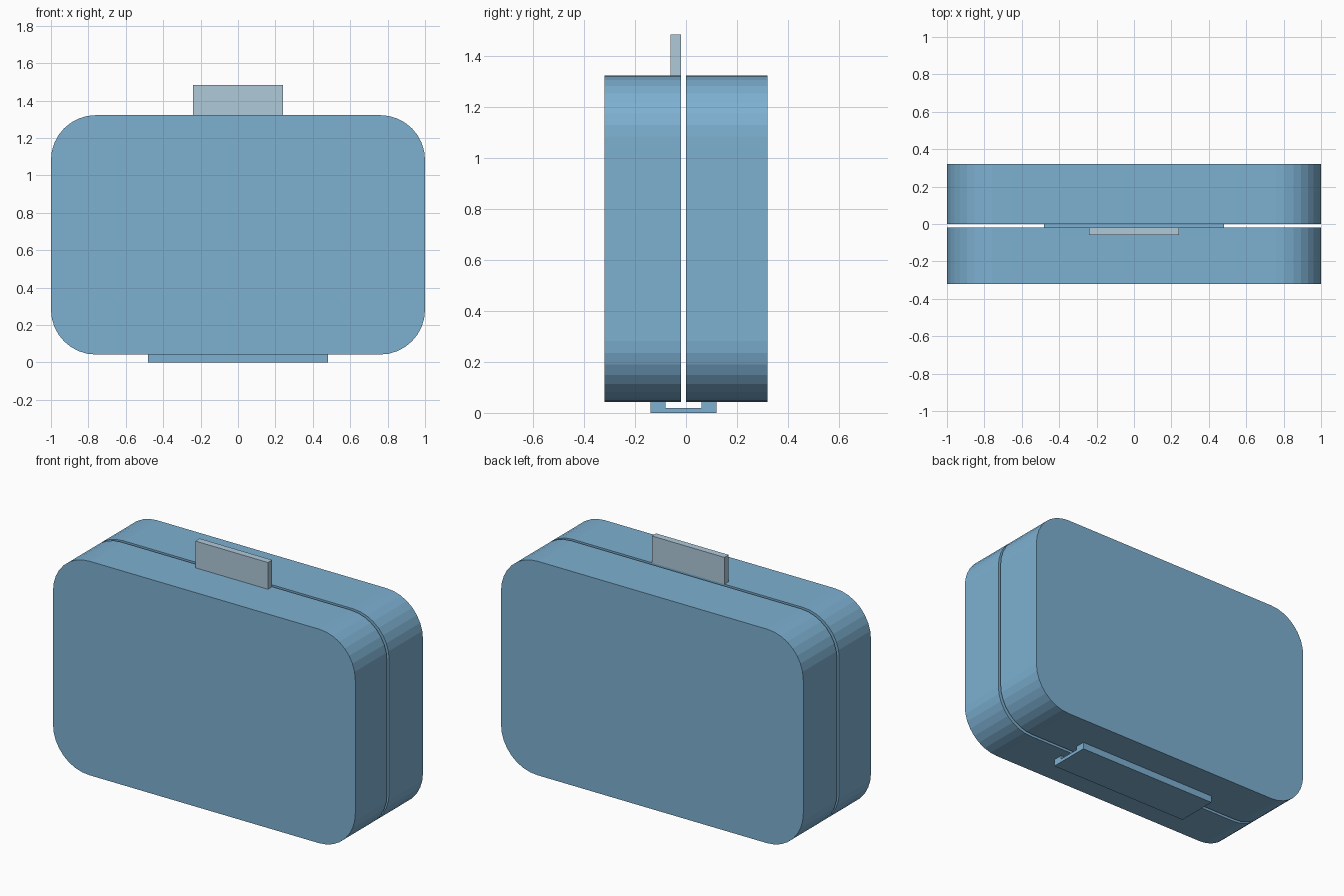
import bpy, bmesh
from math import cos, sin, pi

cube = bpy.data.objects.get("Cube")
if cube:
    bpy.data.objects.remove(cube, do_unlink=True)


def material(name, color):
    mat = bpy.data.materials.new(name)
    mat.use_nodes = True
    mat.diffuse_color = color
    mat.node_tree.nodes["Principled BSDF"].inputs["Base Color"].default_value = color
    return mat


blue = material("case blue", (0.205, 0.434, 0.638, 1))
grey = material("handle pale grey", (0.434, 0.587, 0.701, 1))


def extrude_profile(name, points, direction, mat):
    """Fill a closed outline of 3D points and extrude it along a vector."""
    bm = bmesh.new()
    face = bm.faces.new([bm.verts.new(p) for p in points])
    result = bmesh.ops.extrude_face_region(bm, geom=[face], use_keep_orig=True)
    moved = [g for g in result["geom"] if isinstance(g, bmesh.types.BMVert)]
    bmesh.ops.translate(bm, vec=direction, verts=moved)
    bmesh.ops.recalc_face_normals(bm, faces=bm.faces)
    mesh = bpy.data.meshes.new(name)
    bm.to_mesh(mesh)
    bm.free()
    mesh.materials.append(mat)
    obj = bpy.data.objects.new(name, mesh)
    bpy.context.collection.objects.link(obj)
    return obj


def rounded_outline(y, half_width, bottom, top, radius, steps=8):
    """Rounded rectangle in the XZ plane."""
    x, low, high = half_width - radius, bottom + radius, top - radius
    corners = [(x, high), (-x, high), (-x, low), (x, low)]
    points = []
    for quarter, (cx, cz) in enumerate(corners):
        for i in range(steps + 1):
            a = (quarter + i / steps) * pi / 2
            points.append((cx + radius * cos(a), y, cz + radius * sin(a)))
    return points


# Two case halves with a narrow gap between them
for name, y0, y1 in (("front_shell", -0.32, -0.02), ("back_shell", 0.0, 0.32)):
    outline = rounded_outline(y0, 1.0, 0.042, 1.322, 0.24)
    extrude_profile(name, outline, (0, y1 - y0, 0), blue)

# Hinge: shallow channel joining both halves underneath
channel = [(-0.14, 0), (0.12, 0), (0.12, 0.042), (0.06, 0.042),
           (0.06, 0.02), (-0.08, 0.02), (-0.08, 0.042), (-0.14, 0.042)]
extrude_profile("hinge", [(-0.48, y, z) for y, z in channel], (0.96, 0, 0), blue)

# Flat grip standing on the front shell
grip = [(-0.24, 1.322), (0.24, 1.322), (0.24, 1.482), (-0.24, 1.482)]
extrude_profile("handle", [(x, -0.06, z) for x, z in grip], (0, 0.04, 0), grey)
